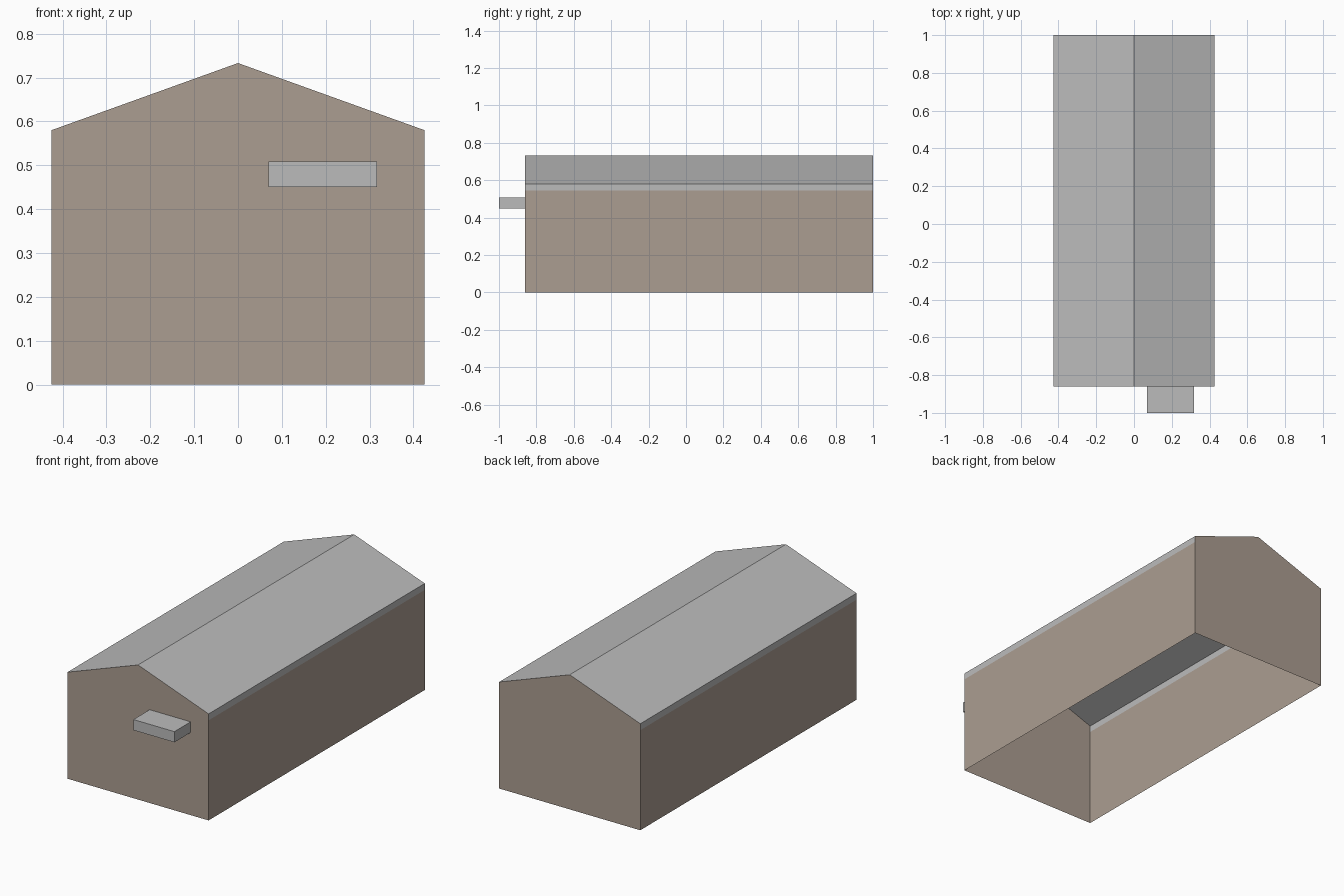
import bpy
import bmesh
from mathutils import Vector

cube = bpy.data.objects.get("Cube")
if cube:
    bpy.data.objects.remove(cube, do_unlink=True)


def make_material(name, rgb):
    color = (*rgb, 1.0)
    mat = bpy.data.materials.new(name)
    mat.use_nodes = True
    mat.diffuse_color = color
    bsdf = mat.node_tree.nodes["Principled BSDF"]
    bsdf.inputs["Base Color"].default_value = color
    bsdf.inputs["Roughness"].default_value = 0.9
    return mat


def make_object(name, bm, mats):
    bmesh.ops.recalc_face_normals(bm, faces=bm.faces)
    mesh = bpy.data.meshes.new(name)
    bm.to_mesh(mesh)
    bm.free()
    for mat in mats:
        mesh.materials.append(mat)
    obj = bpy.data.objects.new(name, mesh)
    bpy.context.scene.collection.objects.link(obj)
    return obj


wall_brown = make_material("wall brown", (0.41, 0.34, 0.285))
roof_grey = make_material("roof grey", (0.50, 0.50, 0.50))

HALF_WIDTH, FRONT, BACK = 0.425, -0.86, 1.0
TRIM, EAVE, RIDGE = 0.545, 0.58, 0.733

# Hall shell: gabled profile swept front to back, open underneath
right_side = [(-HALF_WIDTH, 0), (-HALF_WIDTH, TRIM), (-HALF_WIDTH, EAVE)]
profile = right_side + [(0, RIDGE)] + [(-x, z) for x, z in reversed(right_side)]
bm = bmesh.new()
rings = [[bm.verts.new((x, y, z)) for x, z in profile] for y in (FRONT, BACK)]
for ring in rings:
    bm.faces.new(ring)
for i in range(len(profile) - 1):
    strip = bm.faces.new((rings[0][i], rings[0][i + 1], rings[1][i + 1], rings[1][i]))
    # Roof slopes and the trim below the eaves are grey
    strip.material_index = int(strip.calc_center_median().z > TRIM)
make_object("hall_shell", bm, [wall_brown, roof_grey])

# Canopy on the front gable
low, high = Vector((0.07, -1.0, 0.45)), Vector((0.317, FRONT, 0.508))
bm = bmesh.new()
bmesh.ops.create_cube(bm, size=1)
bmesh.ops.scale(bm, vec=high - low, verts=bm.verts)
bmesh.ops.translate(bm, vec=(low + high) / 2, verts=bm.verts)
# Leave the side against the wall open
bmesh.ops.delete(bm, geom=[f for f in bm.faces if f.calc_center_median().y > FRONT - 0.001],
                 context="FACES")
make_object("front_canopy", bm, [roof_grey])
